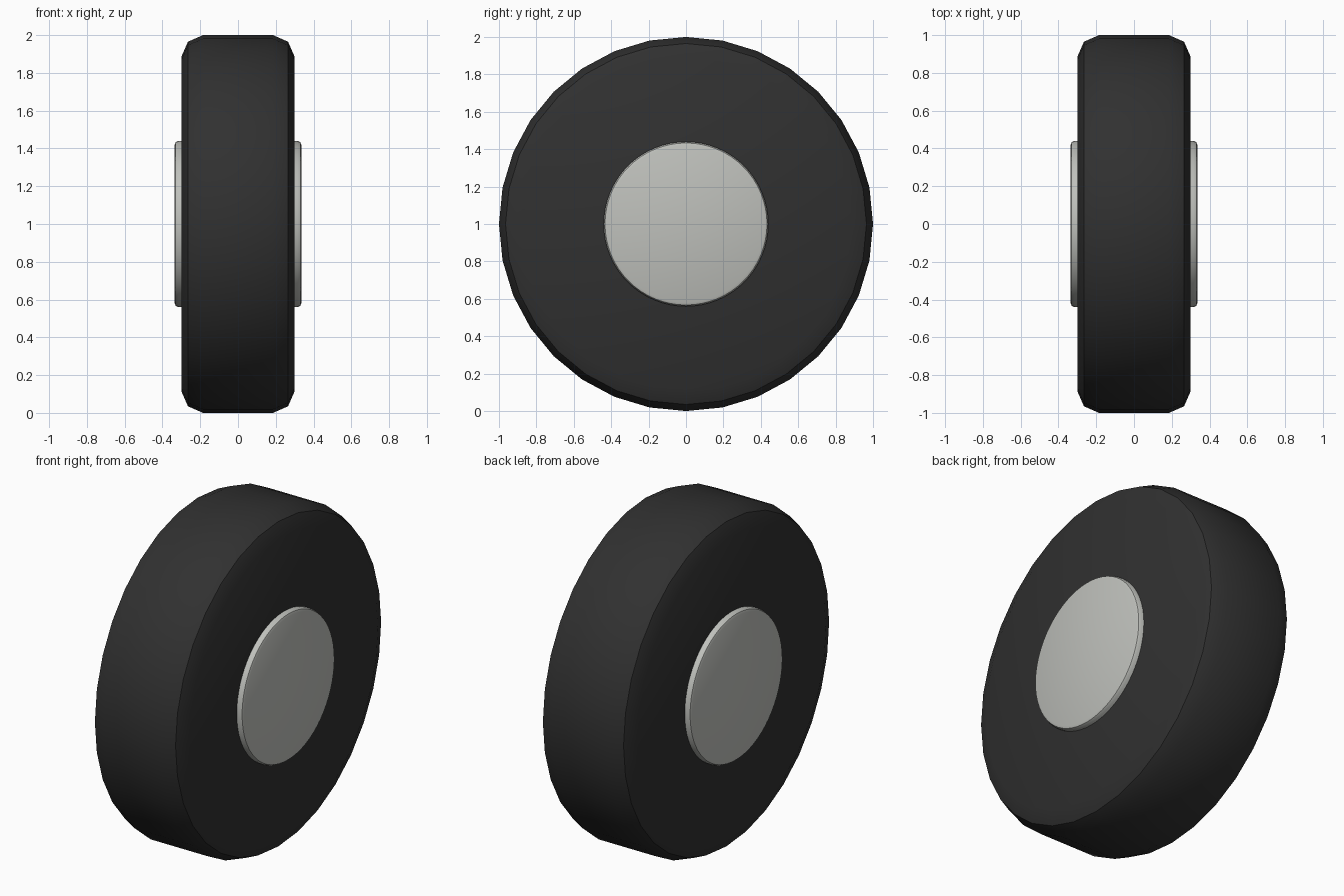
import bpy, bmesh
from math import radians
from mathutils import Matrix, Vector

cube = bpy.data.objects.get("Cube")
if cube:
    bpy.data.objects.remove(cube, do_unlink=True)


def material(name, color):
    mat = bpy.data.materials.new(name)
    mat.use_nodes = True
    mat.diffuse_color = color
    mat.node_tree.nodes["Principled BSDF"].inputs["Base Color"].default_value = color
    return mat


def lathe(name, half_profile, sides, mat):
    """Spin a profile of (x, radius), mirrored in x, around the axle."""
    profile = [(-x, r) for x, r in half_profile] + half_profile[::-1]
    bm = bmesh.new()
    rings = []
    for x, r in profile:
        rings.append([bm.verts.new(Matrix.Rotation(radians(360 * i / sides), 3, "X")
                                   @ Vector((x, 0, r))) for i in range(sides)])
    for a, b in zip(rings, rings[1:]):
        for i in range(sides):
            j = (i + 1) % sides
            bm.faces.new((a[i], a[j], b[j], b[i]))
    bm.faces.new(rings[0])
    bm.faces.new(rings[-1])
    bmesh.ops.recalc_face_normals(bm, faces=bm.faces)
    mesh = bpy.data.meshes.new(name)
    bm.to_mesh(mesh)
    bm.free()
    mesh.materials.append(mat)
    obj = bpy.data.objects.new(name, mesh)
    obj.location.z = 1
    bpy.context.collection.objects.link(obj)
    bpy.ops.object.select_all(action="DESELECT")
    obj.select_set(True)
    bpy.context.view_layer.objects.active = obj
    bpy.ops.object.shade_smooth_by_angle(angle=radians(30))
    return obj


rubber = material("black rubber", (0.03, 0.03, 0.03, 1))
metal = material("pale grey metal", (0.52, 0.53, 0.50, 1))

# Tyre with rounded shoulders
lathe("tyre", [(0.30, 0.885), (0.265, 0.965), (0.185, 1.0)], 32, rubber)

# Hub through the tyre, showing as a raised disc on both sides
lathe("hub", [(0.335, 0.42), (0.33, 0.433), (0.315, 0.44)], 64, metal)
